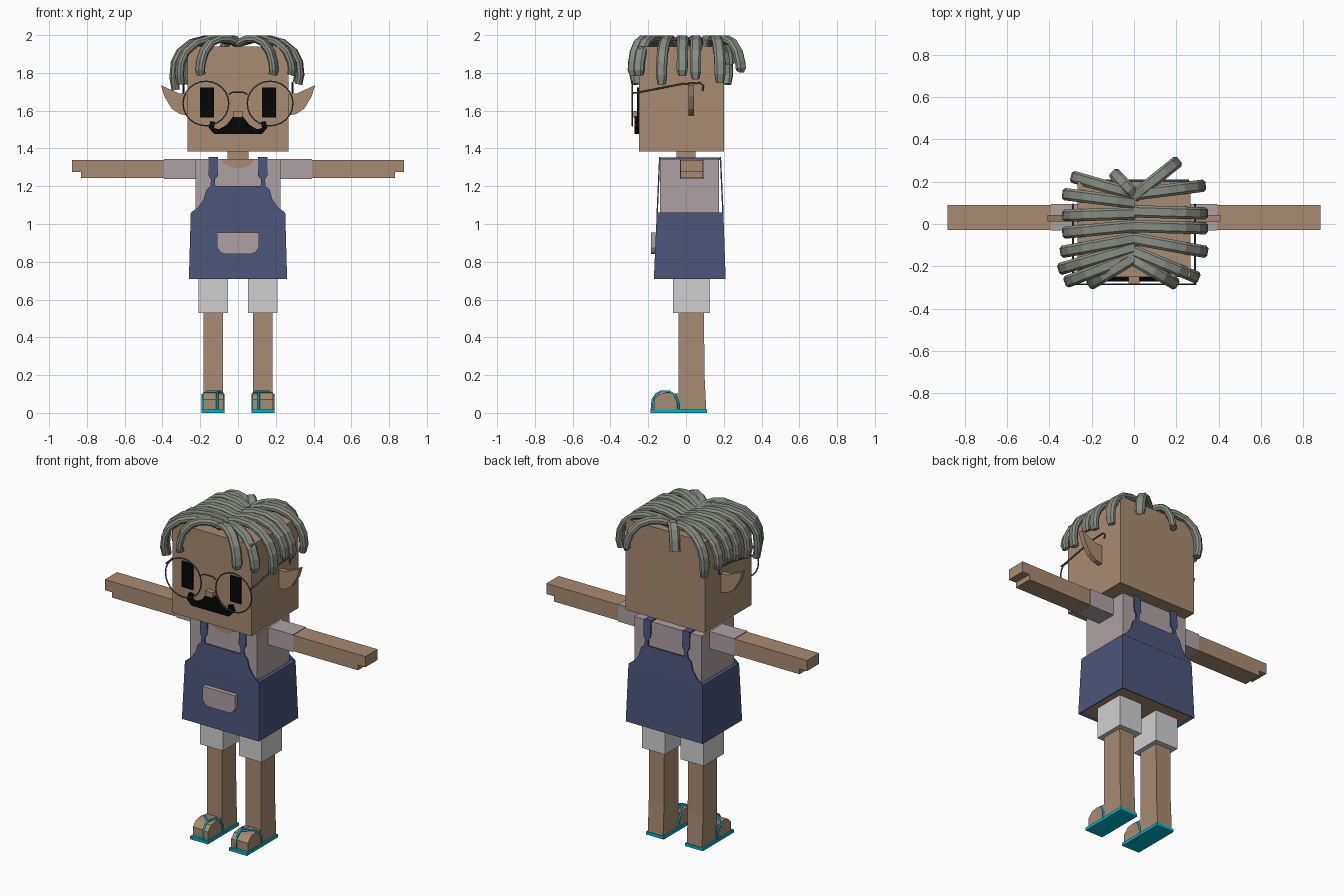
import bpy, bmesh, math
from mathutils import Vector

if "Cube" in bpy.data.objects:
    bpy.data.objects.remove(bpy.data.objects["Cube"])


def paint(name, r, g, b):
    m = bpy.data.materials.new(name)
    m.use_nodes = True
    col = [(c / 255) ** 2.2 for c in (r, g, b)] + [1]
    m.diffuse_color = col
    m.node_tree.nodes["Principled BSDF"].inputs["Base Color"].default_value = col
    return m


SKIN = paint("skin brown", 166, 138, 114)
SHIRT = paint("shirt mauve grey", 172, 160, 162)
DENIM = paint("denim blue", 77, 86, 120)
SHORTS = paint("shorts pale grey", 207, 207, 207)
HAIR = paint("hair grey", 134, 139, 129)
BLACK = paint("black", 14, 14, 14)
WIRE = paint("wire grey", 84, 88, 88)
CYAN = paint("sandal cyan", 0, 178, 200)


def finish(name, bm, *mats):
    bmesh.ops.recalc_face_normals(bm, faces=bm.faces)
    me = bpy.data.meshes.new(name)
    bm.to_mesh(me)
    bm.free()
    for m in mats:
        me.materials.append(m)
    ob = bpy.data.objects.new(name, me)
    bpy.context.collection.objects.link(ob)
    return ob


def loft(name, rings, *mats):
    """Skin a list of equal-length point rings and cap both ends."""
    bm = bmesh.new()
    rows = [[bm.verts.new(p) for p in ring] for ring in rings]
    n = len(rows[0])
    for a, b in zip(rows, rows[1:]):
        for i in range(n):
            bm.faces.new((a[i], a[(i + 1) % n], b[(i + 1) % n], b[i]))
    bm.faces.new(rows[0])
    bm.faces.new(rows[-1])
    return finish(name, bm, *mats)


def rect(x0, x1, y0, y1, z):
    return [(x0, y0, z), (x1, y0, z), (x1, y1, z), (x0, y1, z)]


def box(name, mat, x, y, z):
    return loft(name, [rect(*x, *y, h) for h in z], mat)


def mirrored(s, span):
    return sorted((s * span[0], s * span[1]))


def plate(name, mat, pts, y0, y1, lean=lambda z: 0):
    """Extrude an x-z outline along y, optionally leaning with height."""
    return loft(name, [[(x, y + lean(z), z) for x, z in pts] for y in (y0, y1)], mat)


def both(half):
    """Complete a half outline that starts and ends on the centre line."""
    return half + [(-x, z) for x, z in reversed(half) if x > 0]


def wire(name, mat, pts, radius, closed=False):
    cu = bpy.data.curves.new(name, "CURVE")
    cu.dimensions = "3D"
    cu.bevel_depth = radius
    cu.bevel_resolution = 1
    sp = cu.splines.new("POLY")
    sp.points.add(len(pts) - 1)
    for p, co in zip(sp.points, pts):
        p.co = (*co, 1)
    sp.use_cyclic_u = closed
    cu.use_fill_caps = True
    cu.materials.append(mat)
    ob = bpy.data.objects.new(name, cu)
    bpy.context.collection.objects.link(ob)
    bpy.ops.object.select_all(action="DESELECT")
    ob.select_set(True)
    bpy.context.view_layer.objects.active = ob
    bpy.ops.object.convert(target="MESH")


# Head, neck and face
box("head", SKIN, (-.267, .267), (-.25, .2), (1.385, 1.94))
box("neck", SKIN, (-.055, .055), (-.05, .05), (1.3, 1.4))
box("nose", SKIN, (-.025, .025), (-.282, -.24), (1.565, 1.597))
plate("moustache", BLACK, both([(0, 1.57), (.025, 1.57), (.06, 1.525), (.1, 1.502), (.128, 1.508),
                                (.12, 1.54), (.145, 1.545), (.157, 1.51), (.125, 1.476), (0, 1.476)]),
      -.272, -.248)

# Torso: straight shirt under a flaring apron
box("shirt", SHIRT, (-.226, .226), (-.138, .175), (.9, 1.345))
apron = loft("apron", [rect(-.26, .26, -.17, .21, .71), rect(-.25, .25, -.155, .198, 1.06)], DENIM, SKIN)
bm = bmesh.new()
bm.from_mesh(apron.data)
under = [f for f in bm.faces if f.normal.z < -.9]
bmesh.ops.inset_region(bm, faces=under, thickness=.025, depth=0)
under[0].material_index = 1
bmesh.ops.translate(bm, verts=under[0].verts, vec=(0, 0, .01))
bm.to_mesh(apron.data)
bm.free()

# Bib outlines with shoulder straps, front and back
bib = both([(0, 1.2), (.12, 1.2), (.122, 1.235), (.107, 1.255), (.107, 1.355), (.155, 1.355),
            (.155, 1.255), (.143, 1.235), (.146, 1.2), (.168, 1.18), (.182, 1.13), (.21, 1.09),
            (.25, 1.06), (0, 1.06)])
slope = lambda z: (z - 1.06) * .045
plate("front_bib", DENIM, bib, -.156, -.149, slope)
plate("back_bib", DENIM, bib, .192, .199, lambda z: -slope(z))
for s in (-1, 1):
    box("shoulder_strap", DENIM, mirrored(s, (.107, .155)), (-.14, .18), (1.34, 1.352))
plate("pocket", SHIRT, both([(0, .955), (.11, .955), (.11, .875), (.095, .852), (.07, .84), (0, .84)]),
      -.186, -.155)
arc = [(.085 * math.cos(a), 1.345 - .05 * math.sin(a)) for a in [i * math.pi / 8 for i in range(9)]]
plate("neckline", SKIN, arc, -.142, -.136)

for s in (-1, 1):
    # Eyes, ears and glasses
    box("eye", BLACK, mirrored(s, (.127, .2)), (-.259, -.25), (1.565, 1.722))
    plate("ear", SKIN, [(s * x, z) for x, z in [(.25, 1.69), (.31, 1.69), (.408, 1.735), (.39, 1.675),
                                                (.35, 1.61), (.31, 1.583), (.25, 1.57)]], .012, .042)
    ring = [i * math.pi / 12 for i in range(24)]
    wire("glasses_rim", WIRE, [(s * .17 + .121 * math.cos(a), -.284, 1.638 + .118 * math.sin(a))
                               for a in ring], .004, True)
    wire("glasses_temple", WIRE, [(s * .288, y, z) for y, z in
                                  [(-.284, 1.693), (-.25, 1.697), (-.02, 1.742), (.075, 1.747),
                                   (.092, 1.732), (.087, 1.705)]], .005)

    # Arms with a stepped fingertip
    plate("arm", SKIN, [(s * x, z) for x, z in [(.2, 1.34), (.88, 1.34), (.88, 1.275), (.83, 1.275),
                                                (.83, 1.243), (.2, 1.243)]], -.028, .09)
    box("sleeve", SHIRT, mirrored(s, (.2, .392)), (-.031, .094), (1.239, 1.344))

    # Legs, shorts and feet
    box("shorts_leg", SHORTS, mirrored(s, (.053, .208)), (-.068, .127), (.53, .73))
    lx = mirrored(s, (.08, .183))
    loft("leg", [rect(*lx, -.04, .107, .018), rect(*lx, -.04, .098, .2), rect(*lx, -.04, .095, .56)], SKIN)
    for part, span, tip in (("big_toe", (.078, .108), -.178), ("foot", (.112, .186), -.17)):
        side = [(tip, .018), (tip, .07), (tip + .03, .1), (-.1, .108), (-.03, .1), (-.03, .018)]
        loft(part, [[(x, y, z) for y, z in side] for x in mirrored(s, span)], SKIN)
    box("instep", SKIN, mirrored(s, (.085, .18)), (-.12, -.03), (.018, .1))

    # Sandals
    box("sandal_sole", CYAN, mirrored(s, (.072, .192)), (-.188, .112), (0, .018))
    knot = (s * .11, -.135, .112)
    wire("sandal_post", CYAN, [(s * .11, -.182, .015), (s * .11, -.178, .07), (s * .11, -.158, .1), knot], .006)
    for x0, x1 in ((.188, .16), (.076, .095)):
        wire("sandal_strap", CYAN, [knot, (s * x1, -.09, .114), (s * x0, -.06, .095),
                                    (s * x0, -.042, .06), (s * x0, -.04, .015)], .006)

wire("glasses_bridge", WIRE, [(-.05, -.284, 1.685), (-.03, -.284, 1.698), (.03, -.284, 1.698),
                              (.05, -.284, 1.685)], .004)

# Hair locks: flattened strips falling from a centre parting
FALL = [(0, 0), (.25, .022), (.5, .024), (.72, .004), (.9, -.045), (.98, -.1)]


def lock(root, tip, end):
    a, b = Vector((*root, 0)), Vector((*tip, 0))
    out = (b - a).normalized()
    wide = Vector((-out.y, out.x, 0))
    path = [a.lerp(b, t) + Vector((0, 0, 1.956 + h)) for t, h in FALL]
    path.append(b + Vector((0, 0, (end + 1.84) / 2)))
    path.append(a.lerp(b, .97) + Vector((0, 0, end)))
    rings = []
    for i, p in enumerate(path):
        d = (path[min(i + 1, len(path) - 1)] - path[max(i - 1, 0)]).normalized()
        up = wide.cross(d)
        w = .021 if i == len(path) - 1 else .029
        rings.append([p + wide * w * u + up * .019 * v for u, v in
                      [(-1, -.4), (-.6, -1), (.6, -1), (1, -.4), (1, .4), (.6, 1), (-.6, 1), (-1, .4)]])
    loft("hair_lock", rings, HAIR)


# Parting y, tip x, tip y, tip height
for py, tx, ty, end in [
        (.14, .32, .18, 1.75), (.06, .33, .05, 1.77), (-.01, .33, -.02, 1.79), (-.07, .33, -.13, 1.74),
        (-.13, .29, -.25, 1.79), (-.17, .19, -.28, 1.79), (.13, .2, .29, 1.81),
        (.14, -.28, .22, 1.74), (.1, -.32, .14, 1.77), (.05, -.32, .04, 1.78), (-.01, -.32, -.04, 1.76),
        (-.07, -.33, -.13, 1.74), (-.11, -.34, -.21, 1.71), (-.15, -.31, -.27, 1.74),
        (-.16, -.2, -.28, 1.79), (.14, -.09, .235, 1.86)]:
    lock((0, py), (tx, ty), end)
